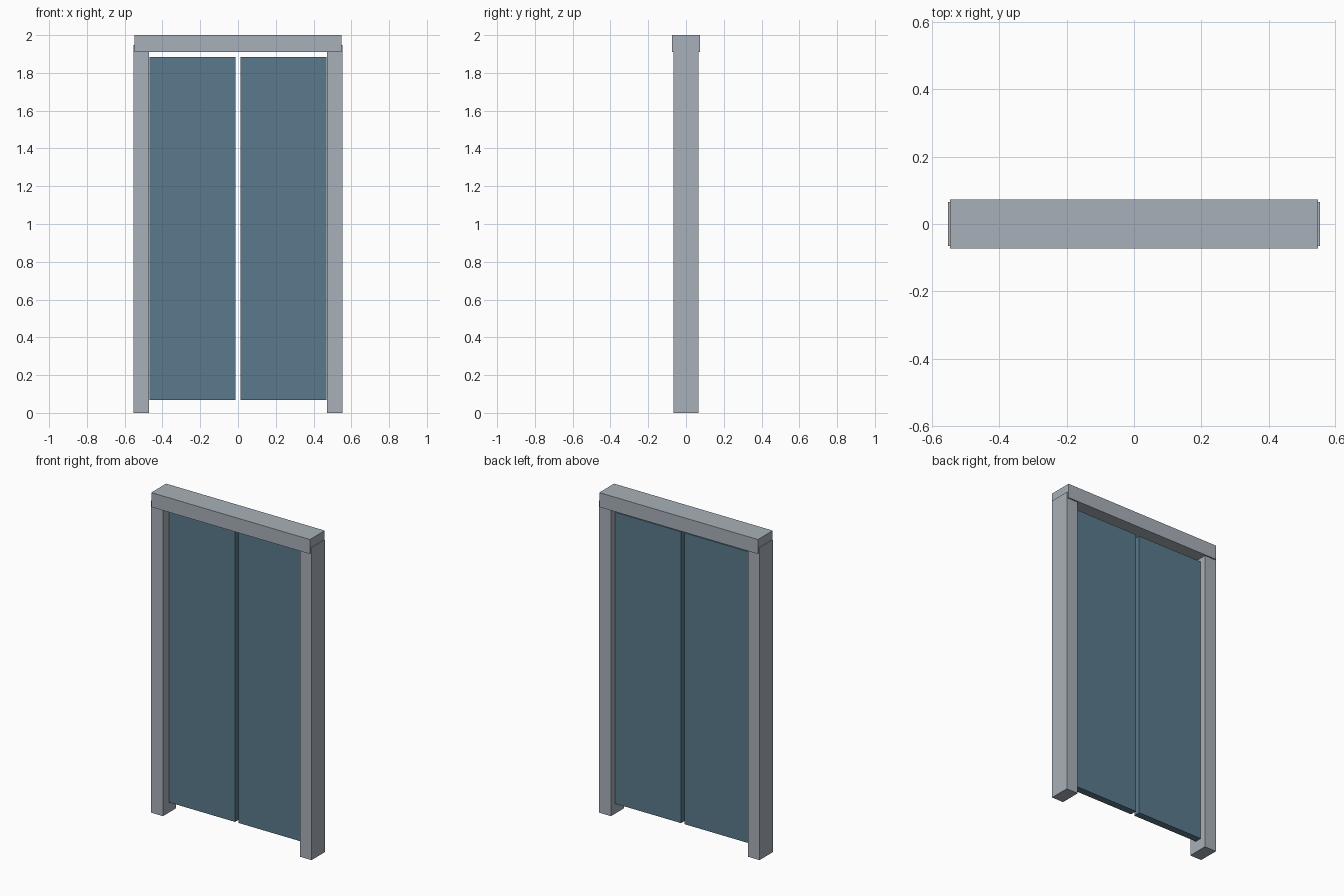
import bpy
from mathutils import Matrix, Vector

default = bpy.data.objects.get("Cube")
if default:
    bpy.data.objects.remove(default, do_unlink=True)


def make_material(name, rgb):
    mat = bpy.data.materials.new(name)
    mat.use_nodes = True
    color = (*rgb, 1.0)
    mat.diffuse_color = color
    mat.node_tree.nodes["Principled BSDF"].inputs["Base Color"].default_value = color
    return mat


def box(name, low, high, mat):
    """Box spanning two opposite corners."""
    low, high = Vector(low), Vector(high)
    bpy.ops.mesh.primitive_cube_add(size=1)
    obj = bpy.context.object
    obj.name = name
    obj.data.transform(Matrix.Diagonal((*(high - low), 1)))
    obj.location = (low + high) / 2
    obj.data.materials.append(mat)
    return obj


frame_grey = make_material("frame grey", (0.39, 0.435, 0.48))
door_blue = make_material("door blue", (0.102, 0.195, 0.262))

# Header beam across the top
box("header", (-0.547, -0.073, 1.91), (0.547, 0.073, 2.0), frame_grey)

# Posts and sliding door panels, one of each per side
for side, s in (("left", 1), ("right", -1)):
    post_x = sorted((s * 0.472, s * 0.553))
    door_x = sorted((s * 0.012, s * 0.468))
    box(f"{side}_post", (post_x[0], -0.065, 0), (post_x[1], 0.065, 1.947), frame_grey)
    box(f"{side}_door_panel", (door_x[0], -0.012, 0.067), (door_x[1], 0.032, 1.883), door_blue)
